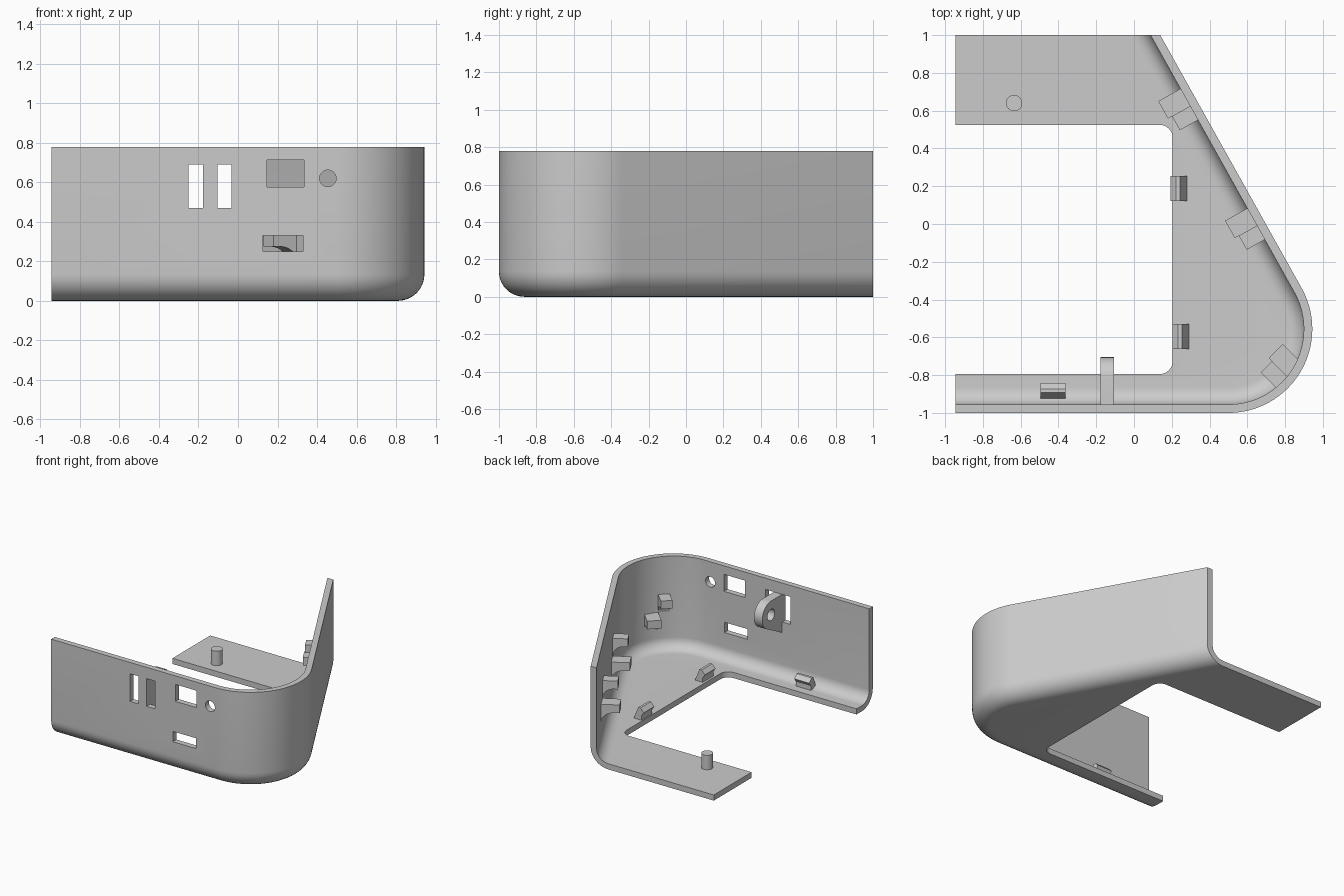
import bpy, bmesh
from math import sin, cos, pi, radians
from mathutils import Vector

if "Cube" in bpy.data.objects:
    bpy.data.objects.remove(bpy.data.objects["Cube"], do_unlink=True)

grey = bpy.data.materials.new("plain_grey")
grey.use_nodes = True
GREY = (0.6, 0.6, 0.6, 1)
grey.diffuse_color = GREY
grey.node_tree.nodes["Principled BSDF"].inputs["Base Color"].default_value = GREY

TOP, WALL, FILLET = 0.78, 0.045, 0.135
CENTRE, RADIUS = Vector((0.5, -0.556)), 0.444
SLANT = radians(29.2)                      # direction of the slanted wall's normal
N = Vector((cos(SLANT), sin(SLANT)))
T = Vector((-N.y, N.x))
X, Y, Z = Vector((1, 0, 0)), Vector((0, 1, 0)), Vector((0, 0, 1))


def finish(name, bm, smooth=True):
    bmesh.ops.recalc_face_normals(bm, faces=bm.faces[:])
    mesh = bpy.data.meshes.new(name)
    bm.to_mesh(mesh)
    bm.free()
    mesh.materials.append(grey)
    obj = bpy.data.objects.new(name, mesh)
    bpy.context.collection.objects.link(obj)
    if smooth:
        shade(obj)
    return obj


def shade(obj):
    bpy.ops.object.select_all(action='DESELECT')
    bpy.context.view_layer.objects.active = obj
    obj.select_set(True)
    bpy.ops.object.shade_smooth_by_angle(angle=radians(30))


def prism(name, profile, origin, u, v, sweep, smooth=True):
    """Extrude a 2D profile, drawn on axes u and v, along the sweep vector."""
    bm = bmesh.new()
    face = bm.faces.new([bm.verts.new(origin + u * a + v * b) for a, b in profile])
    out = bmesh.ops.extrude_face_region(bm, geom=[face])
    bmesh.ops.translate(bm, vec=sweep, verts=[g for g in out["geom"] if isinstance(g, bmesh.types.BMVert)])
    return finish(name, bm, smooth)


def arc(cx, cy, r, a0, a1, steps):
    return [(cx + r * cos(radians(a0 + (a1 - a0) * i / steps)),
             cy + r * sin(radians(a0 + (a1 - a0) * i / steps))) for i in range(steps + 1)]


def rect(x0, x1, y0, y1):
    return [(x0, y0), (x1, y0), (x1, y1), (x0, y1)]


def outline(inset):
    """Plan of the wall: straight front, round corner, slanted side cut at the back."""
    r = RADIUS - inset
    pts = [Vector((-0.945, -1 + inset))]
    pts += [Vector(p) for p in arc(*CENTRE, r, -90, SLANT * 180 / pi, 40)]
    pts.append(pts[-1] + T * ((1 - pts[-1].y) / T.y))
    return pts


# Wall and floor in one shell: section swept along the outline, floor plates closing it
def shell():
    section = [(FILLET + a, FILLET + b) for a, b in arc(0, 0, FILLET, 270, 180, 10)]
    section += [(0, TOP), (WALL, TOP)]
    section += [(FILLET + a, FILLET + b) for a, b in arc(0, 0, FILLET - WALL, 180, 270, 10)]
    bm = bmesh.new()
    rows = [[bm.verts.new((p.x, p.y, z)) for p in outline(d)] for d, z in section]
    for low, high in zip(rows, rows[1:]):
        for i in range(len(low) - 1):
            bm.faces.new((low[i], low[i + 1], high[i + 1], high[i]))
    for end in (0, -1):
        bm.faces.new([row[end] for row in rows])
    edge = [(-0.945, 1), (-0.945, 0.525)]
    edge += arc(0.135, 0.455, 0.07, 90, 0, 8) + arc(0.135, -0.725, 0.07, 0, -90, 8)
    edge.append((-0.945, -0.795))
    under = [bm.verts.new((x, y, 0)) for x, y in edge]
    over = [bm.verts.new((x, y, WALL)) for x, y in edge]
    bm.faces.new(rows[0] + under)
    bm.faces.new(rows[-1] + over)
    a = [rows[0][-1]] + under + [rows[0][0]]
    b = [rows[-1][-1]] + over + [rows[-1][0]]
    for i in range(len(a) - 1):
        bm.faces.new((a[i], a[i + 1], b[i + 1], b[i]))
    return finish("shell", bm, False)


body = shell()

# Openings through the front wall
openings = {
    "slot_right": rect(-0.25, -0.178, 0.47, 0.69),
    "slot_left": rect(-0.105, -0.032, 0.47, 0.69),
    "upper_port": rect(0.148, 0.335, 0.577, 0.712),
    "lower_port": rect(0.127, 0.33, 0.25, 0.332),
    "round_port": arc(0.455, 0.62, 0.042, 0, 348.75, 31),
}
for name, profile in openings.items():
    cutter = prism(name + "_cutter", profile, Y * -1.1, X, Z, Y * 0.2, False)
    mod = body.modifiers.new(name, 'BOOLEAN')
    mod.operation, mod.solver, mod.object = 'DIFFERENCE', 'EXACT', cutter
    bpy.context.view_layer.objects.active = body
    bpy.ops.object.modifier_apply(modifier=name)
    bpy.data.objects.remove(cutter, do_unlink=True)
shade(body)

# Pierced lug between the two slots, with a sloping foot
lug = prism("lug", [(-0.965, 0.38), (-0.965, 0.69)] + arc(-0.815, 0.58, 0.11, 90, -50, 20),
            X * -0.178, Y, Z, X * 0.073, False)
bore = prism("lug_bore", arc(-0.815, 0.58, 0.045, 0, 345, 23), X * -0.3, Y, Z, X * 0.3, False)
mod = lug.modifiers.new("bore", 'BOOLEAN')
mod.operation, mod.solver, mod.object = 'DIFFERENCE', 'EXACT', bore
bpy.context.view_layer.objects.active = lug
bpy.ops.object.modifier_apply(modifier="bore")
bpy.data.objects.remove(bore, do_unlink=True)
shade(lug)

# Peg on the back strip of the floor
prism("peg", arc(-0.635, 0.64, 0.043, 0, 348.75, 31), Z * 0.03, X, Y, Z * 0.13)

# Hooked clips along the floor's inner edge
clip = [(0.02, 0.035), (0.092, 0.035), (0.05, 0.14), (0.03, 0.14), (0, 0.11), (0.02, 0.08)]
prism("floor_clip_back", clip, Vector((0.193, 0.122, 0)), X, Z, Y * 0.133, False)
prism("floor_clip_middle", clip, Vector((0.203, -0.662, 0)), X, Z, Y * 0.133, False)
prism("floor_clip_front", clip, Vector((-0.495, -0.843, 0)), -Y, Z, X * 0.132, False)


# Paired brackets on the wall: a long lower one beside a shorter upper one
def bracket(name, depth, top, thick, base, normal, tangent, t0, width):
    sweep = arc(depth * 0.9, base, 1, 180, 90, 6)
    foot = [(depth * 0.7 * (1 - cos(a)), base + (top - thick - base) * sin(a))
            for a in (pi / 2 * i / 6 for i in range(7))]
    profile = [(-0.02, base), (-0.02, top), (depth, top), (depth, top - thick)] + foot[::-1]
    prism(name, profile, t0, -normal, Z, tangent * width)


def bracket_pair(name, anchor, normal):
    n = normal.to_3d()
    t = Vector((-n.y, n.x, 0))
    bracket(name + "_lower", 0.135, 0.34, 0.065, 0.2, n, t, anchor.to_3d(), 0.105)
    bracket(name + "_upper", 0.11, 0.48, 0.065, 0.34, n, t, anchor.to_3d(), -0.085)


inner = CENTRE + N * (RADIUS - WALL)
bracket_pair("back_bracket", inner + T * (0.4 - inner.dot(T)), N)
bracket_pair("middle_bracket", inner + T * (-0.325 - inner.dot(T)), N)
corner = Vector((cos(-pi / 4), sin(-pi / 4)))
bracket_pair("corner_bracket", CENTRE + corner * (RADIUS - WALL - 0.005) + Vector((0.03, 0.03)), corner)
